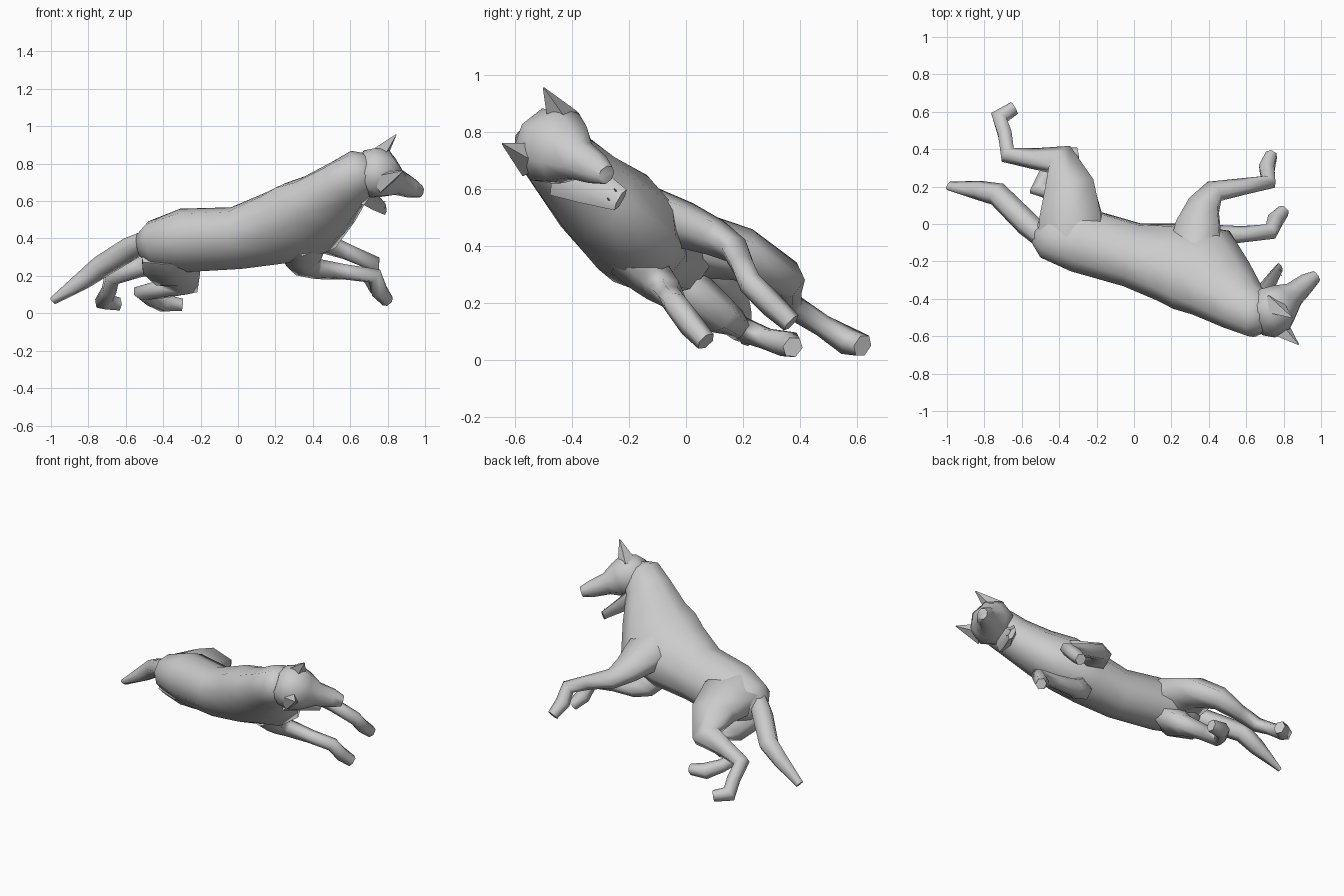
import bpy, bmesh, math
from mathutils import Vector

SIDE = Vector((-0.08, 0.60, 0.79)).normalized()   # the animal's left


def loft(name, rings, n=6, side=SIDE):
    """Skin through rings (x, y, z, half width, half depth)."""
    bm = bmesh.new()
    c = [Vector(r[:3]) for r in rings]
    grow = 1.04 if n > 6 else 1.12
    loops = []
    for i, r in enumerate(rings):
        t = Vector()
        if i > 0:
            t += (c[i] - c[i - 1]).normalized()
        if i < len(c) - 1:
            t += (c[i + 1] - c[i]).normalized()
        t.normalize()
        a = (side - t * side.dot(t)).normalized()
        b = t.cross(a)
        loops.append([bm.verts.new(c[i] + a * r[3] * grow * math.cos(k * math.tau / n)
                                   + b * r[4] * grow * math.sin(k * math.tau / n)) for k in range(n)])
    for p, q in zip(loops, loops[1:]):
        for k in range(n):
            bm.faces.new((p[k], p[(k + 1) % n], q[(k + 1) % n], q[k]))
    bm.faces.new(loops[0])
    bm.faces.new(loops[-1])
    bmesh.ops.recalc_face_normals(bm, faces=bm.faces)
    me = bpy.data.meshes.new(name)
    bm.to_mesh(me)
    bm.free()
    ob = bpy.data.objects.new(name, me)
    bpy.context.collection.objects.link(ob)
    bpy.ops.object.select_all(action='DESELECT')
    ob.select_set(True)
    bpy.context.view_layer.objects.active = ob
    bpy.ops.object.shade_smooth_by_angle(angle=math.radians(72))
    return ob


# Torso and neck
loft("body", [(-.52, -.03, .36, .06, .08), (-.46, -.05, .365, .115, .14),
              (-.29, -.085, .39, .155, .18), (-.01, -.165, .402, .15, .18),
              (.2, -.205, .455, .165, .23), (.36, -.245, .51, .17, .265),
              (.465, -.345, .595, .145, .205), (.58, -.44, .695, .125, .15),
              (.66, -.485, .755, .12, .125), (.72, -.49, .775, .08, .08)], 10)

# Head, jaw and ears
loft("head", [(.655, -.535, .785, .07, .07), (.69, -.51, .77, .12, .11),
              (.75, -.46, .75, .14, .13), (.80, -.42, .725, .115, .10),
              (.855, -.375, .70, .072, .062), (.925, -.315, .67, .056, .048),
              (.975, -.28, .65, .034, .03)], 8)
loft("jaw", [(.66, -.43, .66, .085, .055), (.71, -.34, .615, .065, .03),
             (.78, -.23, .562, .038, .015)])
loft("left_ear", [(.735, -.43, .83, .06, .06), (.845, -.50, .955, .003, .003)], 4)
loft("right_ear", [(.762, -.54, .703, .06, .06), (.88, -.645, .76, .003, .003)], 4)
for i, s in enumerate((-.02, .02)):
    p = Vector((.77, -.25, .57)) + SIDE * s
    q = p + Vector((.02, -.015, .015))
    loft(f"tooth_{i}", [(*p, .006, .006), (*q, .001, .001)], 4)

# Tail
loft("tail", [(-.47, -.09, .40, .05, .05), (-.57, 0, .35, .058, .06),
              (-.73, .16, .25, .054, .058), (-.83, .18, .175, .045, .047),
              (-.992, .205, .065, .012, .025)])

# Hind legs
loft("left_hind_leg", [(-.34, -.06, .40, .12, .17), (-.335, .04, .405, .105, .17),
                       (-.345, .20, .37, .085, .135),
                       (-.395, .345, .285, .065, .085), (-.54, .35, .24, .045, .052),
                       (-.675, .37, .19, .04, .045), (-.69, .48, .12, .035, .038),
                       (-.72, .57, .065, .045, .045), (-.64, .62, .05, .038, .03)])
loft("right_hind_leg", [(-.37, -.09, .33, .09, .15), (-.36, -.04, .28, .09, .16),
                        (-.325, .04, .215, .075, .13),
                        (-.29, .125, .155, .06, .08), (-.40, .17, .13, .045, .052),
                        (-.515, .19, .11, .04, .045), (-.46, .28, .075, .035, .038),
                        (-.40, .36, .055, .045, .045), (-.30, .375, .045, .035, .03)])

# Front legs
loft("left_front_leg", [(.33, -.13, .52, .08, .14), (.345, -.01, .475, .075, .12),
                        (.375, .10, .43, .06, .085),
                        (.43, .175, .385, .045, .06), (.58, .20, .33, .038, .042),
                        (.72, .225, .27, .038, .042), (.71, .30, .195, .04, .042),
                        (.735, .37, .13, .033, .03)])
loft("right_front_leg", [(.34, -.20, .37, .08, .13), (.35, -.13, .30, .07, .10),
                         (.37, -.09, .26, .058, .08),
                         (.43, -.06, .235, .048, .055), (.58, -.055, .22, .038, .04),
                         (.73, -.04, .20, .038, .042), (.755, .02, .12, .04, .042),
                         (.80, .07, .065, .033, .03)])
